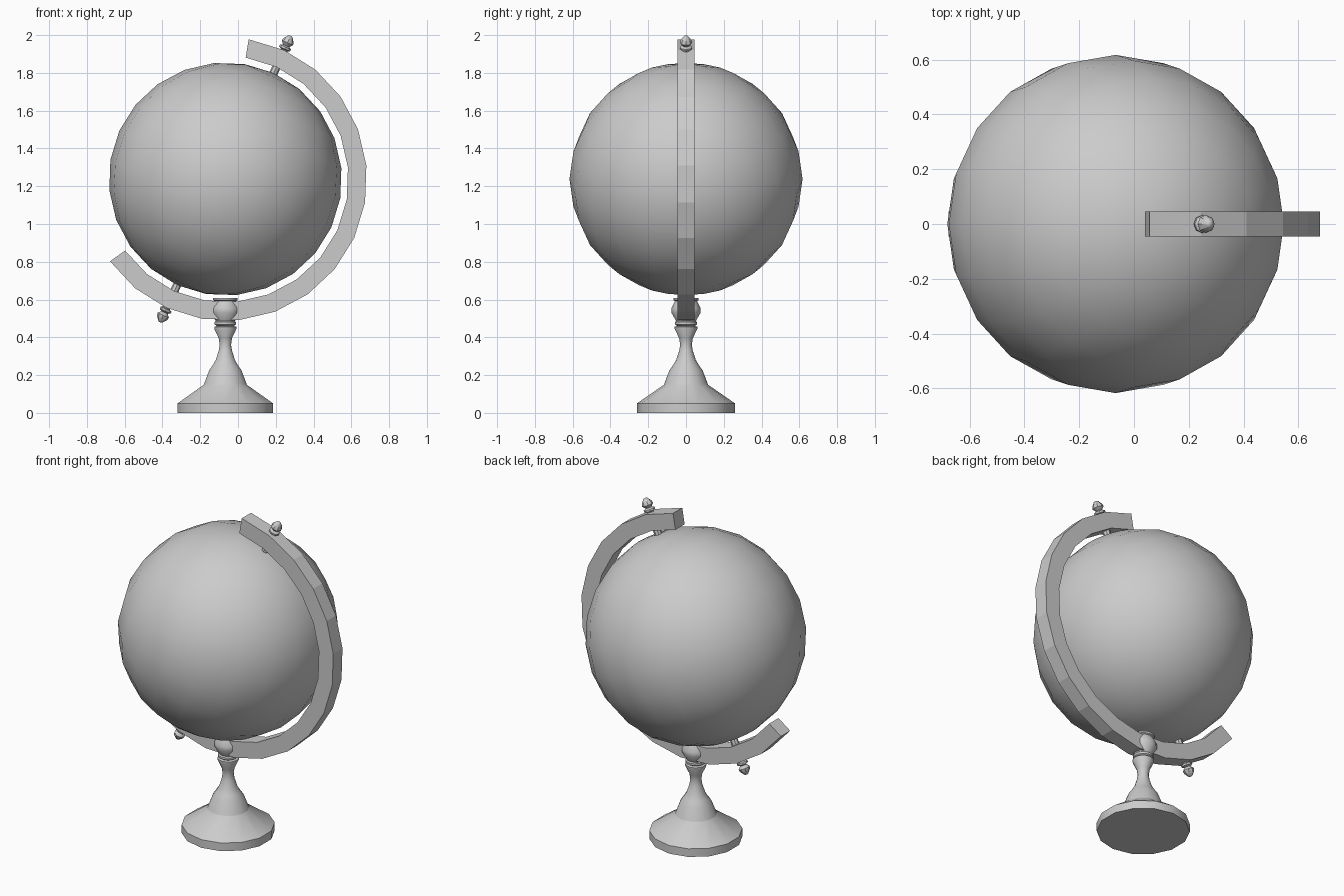
import bpy, bmesh, math
from mathutils import Matrix, Vector

if "Cube" in bpy.data.objects:
    bpy.data.objects.remove(bpy.data.objects["Cube"])

CX, CZ = -0.067, 1.238            # globe centre
AXIS = math.radians(65.5)         # spin axis, measured from +x in the xz plane
TILT = math.pi / 2 - AXIS
CENTRE = Matrix.Translation((CX, 0, CZ))


def make_object(name, bm, smooth=None):
    bmesh.ops.recalc_face_normals(bm, faces=bm.faces)
    me = bpy.data.meshes.new(name)
    bm.to_mesh(me)
    bm.free()
    ob = bpy.data.objects.new(name, me)
    bpy.context.collection.objects.link(ob)
    if smooth:
        bpy.ops.object.select_all(action='DESELECT')
        ob.select_set(True)
        bpy.context.view_layer.objects.active = ob
        bpy.ops.object.shade_smooth_by_angle(angle=math.radians(smooth))
    return ob


def lathe(name, profile, sides, matrix, smooth=35, start=0.0):
    """Turn an (r, z) profile around z and cap both ends."""
    bm = bmesh.new()
    rings = []
    for r, z in profile:
        angles = [start + 2 * math.pi * i / sides for i in range(sides)]
        rings.append([bm.verts.new(matrix @ Vector((r * math.cos(a), r * math.sin(a), z)))
                      for a in angles])
    for lo, hi in zip(rings, rings[1:]):
        for i in range(sides):
            j = (i + 1) % sides
            bm.faces.new((lo[i], lo[j], hi[j], hi[i]))
    bm.faces.new(rings[0][::-1])
    bm.faces.new(rings[-1])
    return make_object(name, bm, smooth)


# Tilted globe
bm = bmesh.new()
bmesh.ops.create_uvsphere(bm, u_segments=20, v_segments=12, radius=0.617,
                          matrix=CENTRE @ Matrix.Rotation(TILT, 4, 'Y'))
make_object("globe", bm, 40)

# Curved support arm: rectangular section swept in 15 steps
bm = bmesh.new()
sections = []
for i in range(16):
    a = math.radians(80.5 - 15 * i)
    sections.append([bm.verts.new((CX + r * math.cos(a), y, CZ + r * math.sin(a)))
                     for r, y in ((0.652, -0.045), (0.75, -0.045), (0.75, 0.045), (0.652, 0.045))])
for s, t in zip(sections, sections[1:]):
    for k in range(4):
        m = (k + 1) % 4
        bm.faces.new((s[k], s[m], t[m], t[k]))
bm.faces.new(sections[0])
bm.faces.new(sections[-1][::-1])
make_object("support_arm", bm)

# Axle pins and finials at both ends of the spin axis
pin = [(0.022, 0.58), (0.022, 0.67)]
finial = [(0.020, 0.73), (0.020, 0.752), (0.032, 0.757), (0.032, 0.768), (0.018, 0.776),
          (0.033, 0.793), (0.029, 0.808), (0.012, 0.830), (0.005, 0.833)]
for end, turn in (("upper", TILT), ("lower", TILT + math.pi)):
    place = CENTRE @ Matrix.Rotation(turn, 4, 'Y')
    lathe(end + "_axle_pin", pin, 8, place)
    lathe(end + "_finial", finial, 8, place)

# Turned stand
stand = [(0.26, 0.0), (0.26, 0.05), (0.118, 0.148), (0.116, 0.152), (0.088, 0.225),
         (0.070, 0.250), (0.052, 0.280), (0.036, 0.330), (0.031, 0.360), (0.036, 0.395),
         (0.060, 0.445), (0.060, 0.456), (0.046, 0.460), (0.058, 0.468), (0.058, 0.480),
         (0.052, 0.486), (0.077, 0.530), (0.077, 0.555), (0.058, 0.592), (0.066, 0.597),
         (0.066, 0.609)]
lathe("stand", stand, 14, Matrix.Translation((CX, 0, 0)), 35, math.pi / 2)
